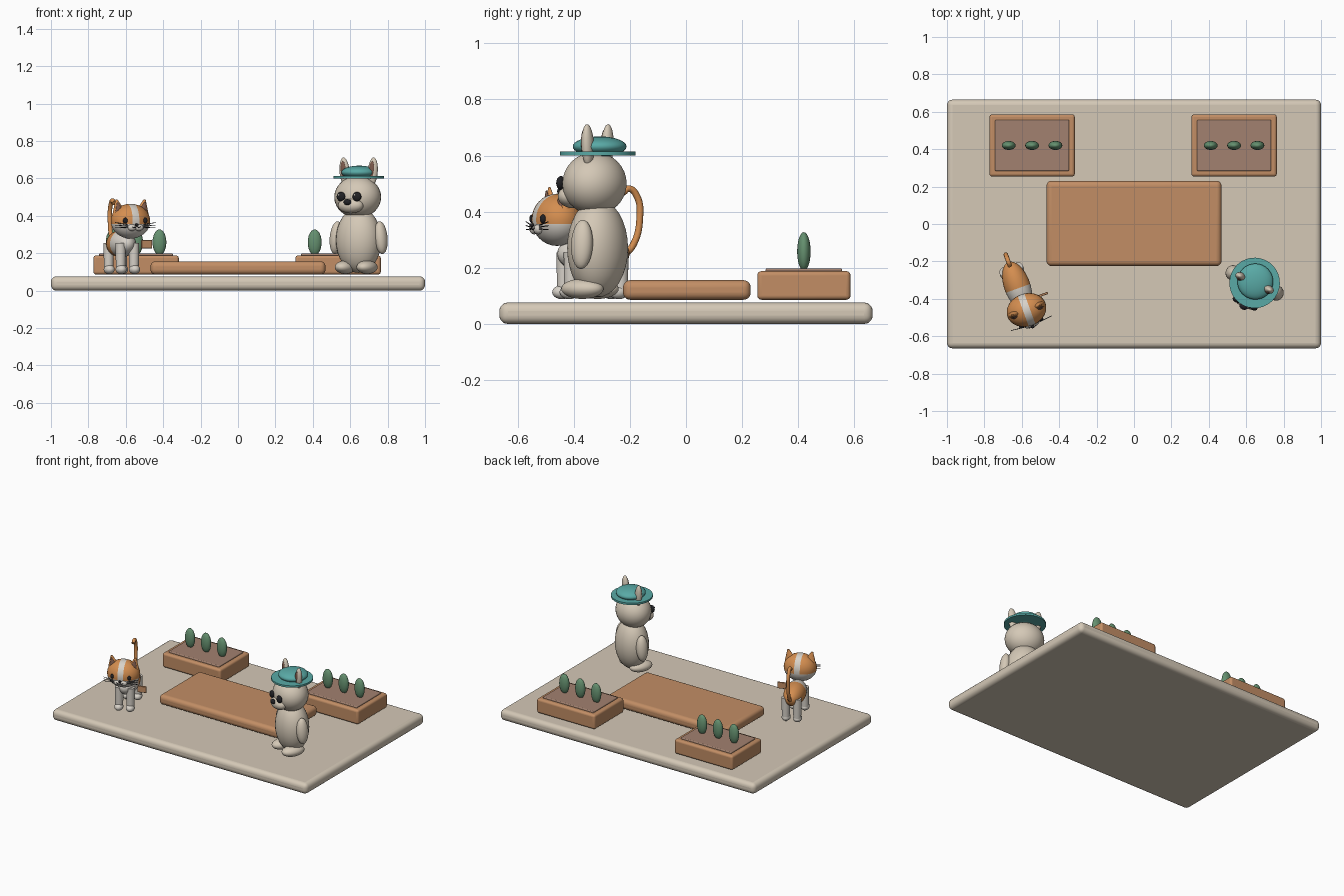
import bpy, bmesh
from math import radians
from mathutils import Matrix, Vector

if "Cube" in bpy.data.objects:
    bpy.data.objects.remove(bpy.data.objects["Cube"])


def material(name, r, g, b):
    m = bpy.data.materials.new(name)
    m.use_nodes = True
    m.diffuse_color = (r, g, b, 1)
    bsdf = m.node_tree.nodes["Principled BSDF"]
    bsdf.inputs["Base Color"].default_value = (r, g, b, 1)
    bsdf.inputs["Roughness"].default_value = 0.8
    return m


CREAM = material("cream", 0.66, 0.58, 0.47)
WOOD = material("warm_wood", 0.54, 0.27, 0.13)
SOIL = material("soil", 0.36, 0.22, 0.16)
GREEN = material("leaf_green", 0.13, 0.28, 0.16)
TEAL = material("teal", 0.10, 0.40, 0.38)
ORANGE = material("orange_fur", 0.66, 0.27, 0.08)
WHITE = material("soft_white", 0.68, 0.64, 0.58)
DARK = material("near_black", 0.015, 0.015, 0.018)
BROWN = material("ear_brown", 0.20, 0.10, 0.07)

WORLD = Matrix.Identity(4)


def finish(name, bm, mat, frame=WORLD, smooth=True):
    me = bpy.data.meshes.new(name)
    bm.to_mesh(me)
    bm.free()
    ob = bpy.data.objects.new(name, me)
    bpy.context.collection.objects.link(ob)
    ob.matrix_world = frame
    me.materials.append(mat)
    for p in me.polygons:
        p.use_smooth = smooth
    return ob


def placed(pos, size, rot=(0, 0, 0)):
    m = Matrix.Translation(pos)
    for angle, axis in zip(rot, "XYZ"):
        m = m @ Matrix.Rotation(radians(angle), 4, axis)
    return m @ Matrix.Diagonal((*size, 1))


def ball(name, pos, radii, mat, frame=WORLD, rot=(0, 0, 0), segs=32):
    bm = bmesh.new()
    bmesh.ops.create_uvsphere(bm, u_segments=segs, v_segments=segs // 2, radius=1,
                              matrix=placed(pos, radii, rot))
    return finish(name, bm, mat, frame)


def box(name, pos, size, mat, bevel, frame=WORLD, segments=5):
    bm = bmesh.new()
    bmesh.ops.create_cube(bm, size=1, matrix=placed(pos, size))
    ob = finish(name, bm, mat, frame, smooth=False)
    mod = ob.modifiers.new("rounded_edges", "BEVEL")
    mod.width, mod.segments = bevel, segments
    bpy.ops.object.select_all(action="DESELECT")
    ob.select_set(True)
    bpy.context.view_layer.objects.active = ob
    bpy.ops.object.shade_smooth_by_angle(angle=radians(35))
    return ob


def cone(name, pos, r1, r2, depth, mat, frame=WORLD, rot=(0, 0, 0), squash=1, segs=32):
    bm = bmesh.new()
    bmesh.ops.create_cone(bm, cap_ends=True, segments=segs, radius1=r1, radius2=r2,
                          depth=depth, matrix=placed(pos, (1, squash, 1), rot))
    ob = finish(name, bm, mat, frame)
    for p in ob.data.polygons:
        p.use_smooth = len(p.vertices) <= 4
    return ob


def tube(name, points, radius, mat, frame=WORLD):
    cu = bpy.data.curves.new(name, "CURVE")
    cu.dimensions = "3D"
    cu.bevel_depth, cu.bevel_resolution, cu.use_fill_caps = radius, 3, True
    sp = cu.splines.new("BEZIER")
    sp.bezier_points.add(len(points) - 1)
    for bp, co in zip(sp.bezier_points, points):
        bp.co = co
        bp.handle_left_type = bp.handle_right_type = "AUTO"
    cu.materials.append(mat)
    ob = bpy.data.objects.new(name, cu)
    bpy.context.collection.objects.link(ob)
    ob.matrix_world = frame


def paint(ob, mat, cuts, rule):
    """Cut the mesh along planes, then recolour the faces picked by the rule."""
    bm = bmesh.new()
    bm.from_mesh(ob.data)
    for co, normal in cuts:
        bmesh.ops.bisect_plane(bm, geom=bm.verts[:] + bm.edges[:] + bm.faces[:],
                               plane_co=co, plane_no=normal)
    ob.data.materials.append(mat)
    slot = len(ob.data.materials) - 1
    for f in bm.faces:
        if rule(f.calc_center_median()):
            f.material_index = slot
    bm.to_mesh(ob.data)
    bm.free()


def turned(x, y, degrees):
    return Matrix.Translation((x, y, 0)) @ Matrix.Rotation(radians(degrees), 4, "Z")


SIDES = (("right", -1), ("left", 1))

# Ground slab and deck
box("ground_slab", (0, 0, 0.038), (2, 1.33, 0.076), CREAM, 0.03)
box("deck", (0, 0.003, 0.121), (0.935, 0.455, 0.07), WOOD, 0.026)

# Planters with three shrubs each
for side, cx in (("right", -0.545), ("left", 0.535)):
    box(side + "_planter", (cx, 0.42, 0.137), (0.457, 0.332, 0.102), WOOD, 0.015)
    box(side + "_planter_soil", (cx, 0.42, 0.185), (0.396, 0.273, 0.026), SOIL, 0.006)
    for i in (-1, 0, 1):
        ball(f"{side}_shrub_{i + 2}", (cx + i * 0.125, 0.42, 0.258),
             (0.037, 0.024, 0.069), GREEN, segs=24)

# Bear: body, head and muzzle
bear = turned(0.645, -0.315, -25)
ball("bear_body", (0, 0, 0.27), (0.125, 0.105, 0.175), CREAM, bear)
ball("bear_head", (0, -0.012, 0.5), (0.128, 0.112, 0.112), CREAM, bear)
ball("bear_muzzle", (0, -0.1, 0.455), (0.072, 0.045, 0.042), CREAM, bear)
ball("bear_nose", (0, -0.142, 0.473), (0.022, 0.014, 0.016), DARK, bear, segs=16)

# Bear: paired parts
for side, s in SIDES:
    ball(f"bear_{side}_eye", (s * 0.047, -0.122, 0.502), (0.025, 0.015, 0.025), DARK, bear, segs=20)
    ball(f"bear_{side}_eye_glint", (s * 0.047 - 0.007, -0.135, 0.511), (0.005, 0.003, 0.005),
         WHITE, bear, segs=12)
    ball(f"bear_{side}_ear", (s * 0.083, 0, 0.635), (0.028, 0.021, 0.077), CREAM, bear, (0, s * 5, 0))
    ball(f"bear_{side}_inner_ear", (s * 0.083, -0.014, 0.642), (0.016, 0.01, 0.05), BROWN, bear,
         (0, s * 5, 0), 20)
    ball(f"bear_{side}_arm", (s * 0.132, 0, 0.283), (0.034, 0.04, 0.088), CREAM, bear, (0, -s * 6, 0))
    ball(f"bear_{side}_foot", (s * 0.064, -0.03, 0.125), (0.05, 0.08, 0.036), CREAM, bear)

# Hat
cone("hat_brim", (0, 0, 0.607), 0.135, 0.135, 0.013, TEAL, bear)
ball("hat_crown", (0, 0.008, 0.632), (0.096, 0.096, 0.036), TEAL, bear)

# Cat: body with pale chest
cat = turned(-0.625, -0.33, 20)
body = ball("cat_body", (0, 0, 0.25), (0.07, 0.135, 0.072), ORANGE, cat)
paint(body, WHITE, [((0, -0.015, 0), (0, 1, 0))], lambda c: c.y < -0.015)

# Cat: head with pale lower face and centre stripe
HX, HY, HZ = 0.003, -0.139, 0.371
head = ball("cat_head", (HX, HY, HZ), (0.108, 0.088, 0.093), ORANGE, cat)
paint(head, WHITE,
      [((HX - 0.019, 0, 0), (1, 0, 0)), ((HX + 0.019, 0, 0), (1, 0, 0)),
       ((0, 0, HZ - 0.015), (0, 0, 1))],
      lambda c: c.z < HZ - 0.015 or abs(c.x - HX) < 0.019)
ball("cat_nose", (HX, HY - 0.096, 0.352), (0.01, 0.008, 0.007), DARK, cat, segs=12)

# Cat: paired parts
for side, s in SIDES:
    ball(f"cat_{side}_eye", (HX + s * 0.056, HY - 0.073, 0.374), (0.013, 0.011, 0.016), DARK, cat, segs=16)
    ball(f"cat_{side}_cheek", (HX + s * 0.02, HY - 0.079, 0.337), (0.024, 0.016, 0.018), WHITE, cat, segs=20)
    tube(f"cat_{side}_mouth", [(HX, HY - 0.095, 0.345), (HX + s * 0.01, HY - 0.097, 0.337),
                              (HX + s * 0.024, HY - 0.094, 0.341)], 0.002, DARK, cat)
    cone(f"cat_{side}_ear", (HX + s * 0.073, HY, 0.452), 0.037, 0.006, 0.07, ORANGE, cat,
         (0, s * 12, 0), 0.6, 16)
    cone(f"cat_{side}_inner_ear", (HX + s * 0.073, HY - 0.012, 0.449), 0.024, 0.003, 0.052, BROWN, cat,
         (0, s * 12, 0), 0.6, 16)
    for i in (-1, 0, 1):
        tube(f"cat_{side}_whisker_{i + 2}",
             [(HX + s * 0.045, HY - 0.083, 0.345 + i * 0.007),
              (HX + s * 0.115, HY - 0.075, 0.35 + i * 0.014)], 0.0018, DARK, cat)
    for end, y in (("front", -0.097), ("rear", 0.09)):
        cone(f"cat_{side}_{end}_leg", (s * 0.038, y, 0.18), 0.025, 0.028, 0.15, WHITE, cat, segs=24)
        ball(f"cat_{side}_{end}_paw", (s * 0.038, y - 0.008, 0.113), (0.029, 0.036, 0.025), WHITE, cat, segs=20)

# Cat tail and the small wooden tag at its side
tube("cat_tail", [(0, 0.11, 0.24), (0, 0.15, 0.28), (0, 0.176, 0.38),
                  (0, 0.165, 0.455), (0, 0.135, 0.482), (0, 0.112, 0.468)], 0.012, ORANGE, cat)
box("wooden_tag", (0.112, -0.092, 0.248), (0.06, 0.012, 0.044), WOOD, 0.003, cat, 2)
